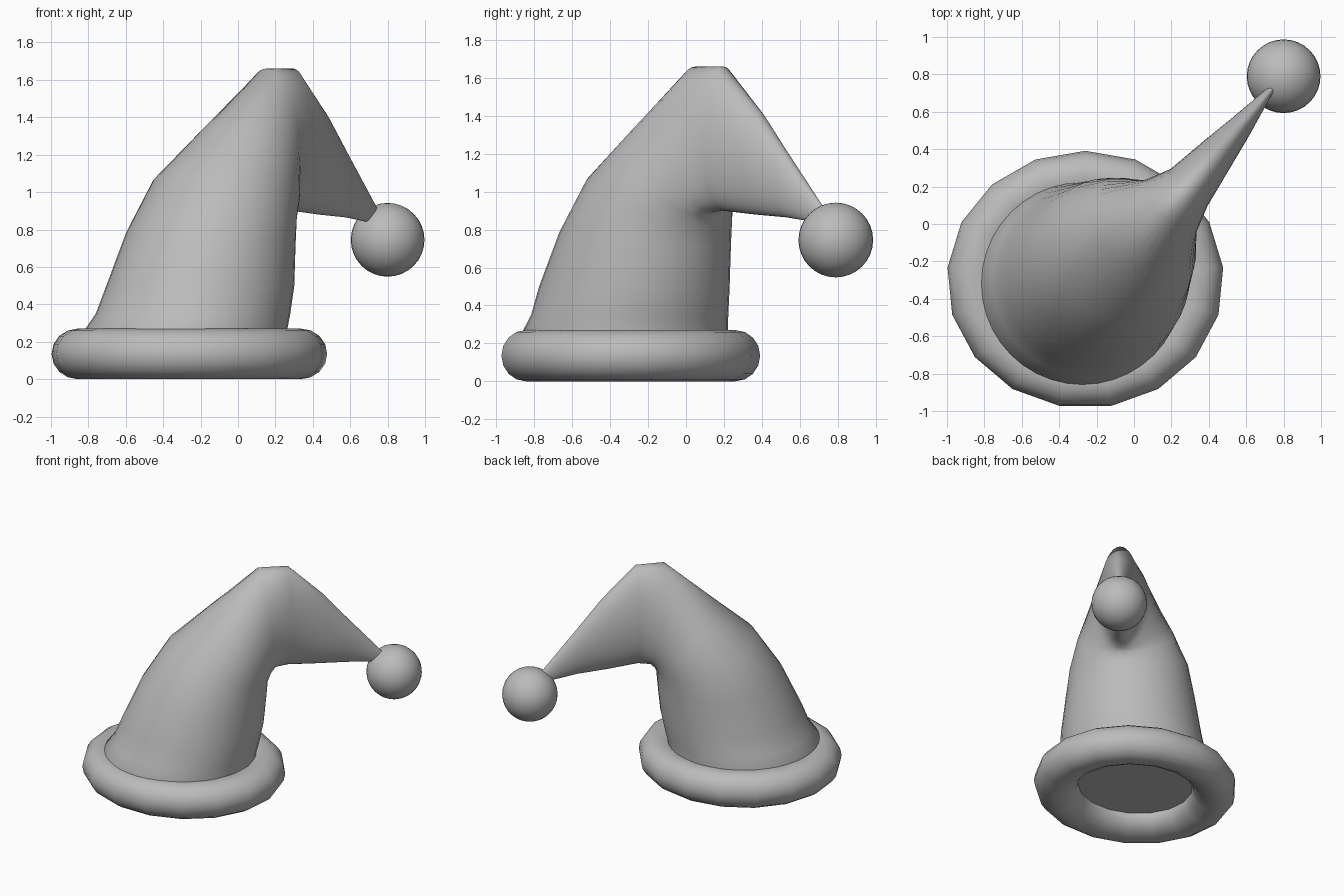
import bpy
import bmesh
from math import sin, cos, tau, radians, sqrt
from mathutils import Vector

cube = bpy.data.objects.get("Cube")
if cube:
    bpy.data.objects.remove(cube, do_unlink=True)

# One plain grey for everything
grey = bpy.data.materials.new("plain_grey")
grey.use_nodes = True
colour = (0.5, 0.5, 0.5, 1)
grey.diffuse_color = colour
grey.node_tree.nodes["Principled BSDF"].inputs["Base Color"].default_value = colour


def finish(name, bm):
    """Turn a bmesh into a smooth-shaded grey object."""
    bmesh.ops.recalc_face_normals(bm, faces=bm.faces)
    mesh = bpy.data.meshes.new(name)
    bm.to_mesh(mesh)
    bm.free()
    obj = bpy.data.objects.new(name, mesh)
    bpy.context.collection.objects.link(obj)
    mesh.materials.append(grey)
    bpy.ops.object.select_all(action='DESELECT')
    obj.select_set(True)
    bpy.context.view_layer.objects.active = obj
    bpy.ops.object.shade_smooth_by_angle(angle=radians(50))
    return obj


def loft(rings, closed):
    """Bridge rings of points; cap the ends unless the loft is closed."""
    bm = bmesh.new()
    loops = [[bm.verts.new(p) for p in ring] for ring in rings]
    pairs = list(zip(loops, loops[1:]))
    if closed:
        pairs.append((loops[-1], loops[0]))
    else:
        bm.faces.new(loops[0])
        bm.faces.new(loops[-1])
    for a, b in pairs:
        for i in range(len(a)):
            j = (i + 1) % len(a)
            bm.faces.new((a[i], a[j], b[j], b[i]))
    return bm


# Brim: padded roll with few sides around, deeper towards the inside
SIDES, TUBE = 17, 16
brim_rings = []
for i in range(SIDES):
    t = tau / 4 + tau * i / SIDES
    ring = []
    for k in range(TUBE):
        p = tau * k / TUBE
        r = 0.6 + (0.14 if cos(p) > 0 else 0.18) * cos(p)
        ring.append((-0.26 + r * cos(t), -0.297 + 0.93 * r * sin(t),
                     0.135 + 0.135 * sin(p)))
    brim_rings.append(ring)
finish("brim", loft(brim_rings, True))

# Hat cone: elliptical rings that fold over along the diagonal.
# Each: outer along, outer z, inner along, inner z, half width, side shift
along = Vector((1, 1, 0)) / sqrt(2)
side = Vector((-1, 1, 0)) / sqrt(2)
sections = [
    (-0.96, 0.13, 0.12, 0.13, 0.54, -0.03),
    (-0.96, 0.27, 0.12, 0.27, 0.54, -0.03),
    (-0.90, 0.35, 0.14, 0.35, 0.52, -0.04),
    (-0.84, 0.50, 0.17, 0.50, 0.50, -0.05),
    (-0.70, 0.80, 0.19, 0.70, 0.46, -0.05),
    (-0.50, 1.10, 0.20, 0.82, 0.42, -0.05),
    (-0.20, 1.36, 0.22, 0.87, 0.34, -0.06),
    (0.14, 1.66, 0.25, 0.89, 0.20, -0.07),
    (0.35, 1.66, 0.34, 0.90, 0.14, -0.07),
    (0.60, 1.42, 0.56, 0.88, 0.10, -0.05),
    (0.77, 1.22, 0.78, 0.865, 0.065, -0.035),
    (1.05, 0.90, 0.97, 0.84, 0.02, -0.01),
]
hat_rings = []
for uo, zo, ui, zi, w, shift in sections:
    outer = along * uo + Vector((0, 0, zo))
    inner = along * ui + Vector((0, 0, zi))
    mid, half = (outer + inner) / 2, (outer - inner) / 2
    hat_rings.append([mid + half * cos(tau * i / 40)
                      + side * (shift + w * sin(tau * i / 40))
                      for i in range(40)])
finish("hat_cone", loft(hat_rings, False))

# Bobble hanging from the tip
ball = bmesh.new()
bmesh.ops.create_uvsphere(ball, u_segments=32, v_segments=16, radius=0.197)
bobble = finish("bobble", ball)
bobble.location = (0.8, 0.79, 0.745)
